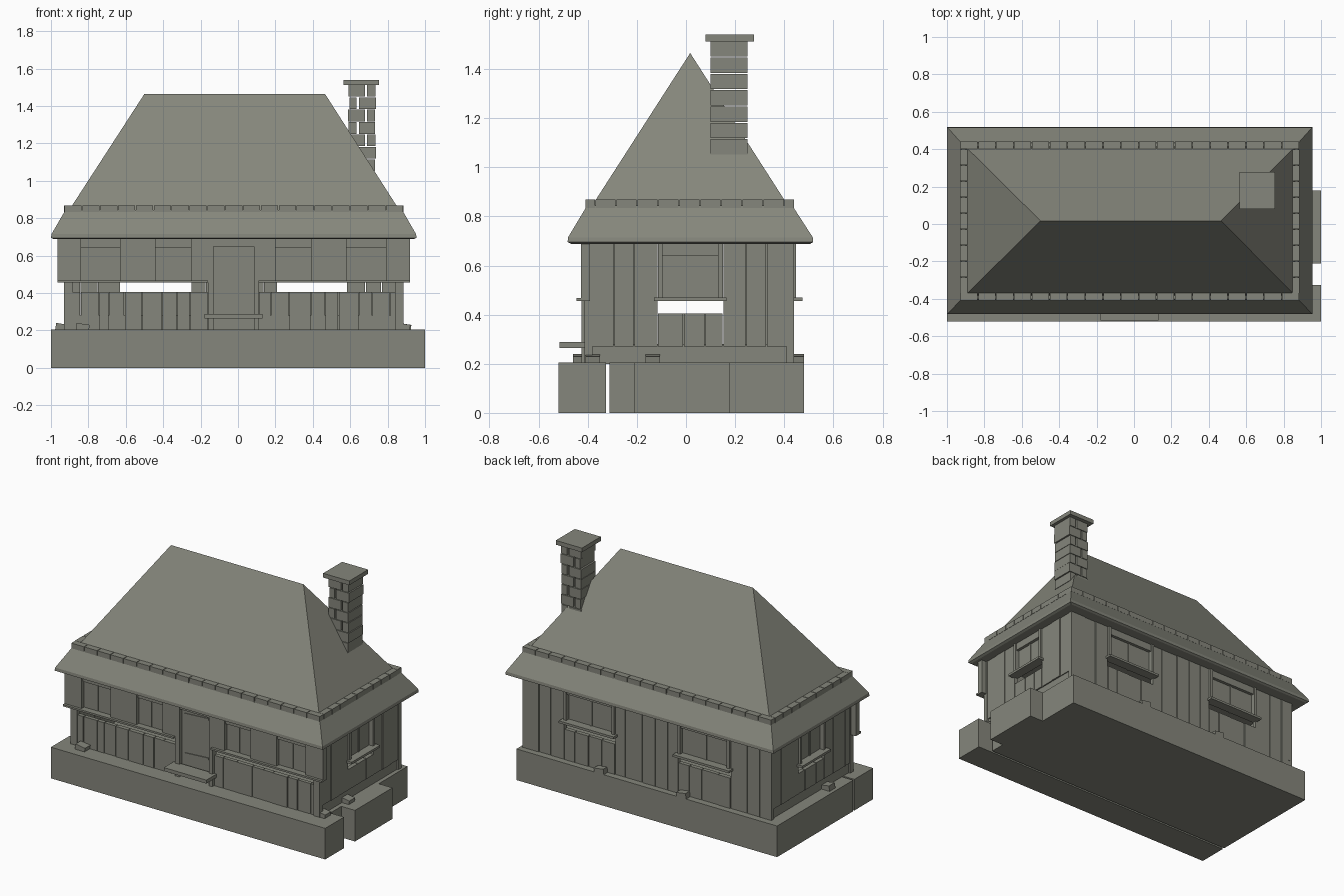
import bpy, bmesh, random
from mathutils import Matrix, Vector

random.seed(4)
if "Cube" in bpy.data.objects:
    bpy.data.objects.remove(bpy.data.objects["Cube"])

stone = bpy.data.materials.new("warm_grey")
stone.use_nodes = True
COLOUR = (0.235, 0.24, 0.2, 1)
stone.diffuse_color = COLOUR
stone.node_tree.nodes["Principled BSDF"].inputs["Base Color"].default_value = COLOUR


def finish(name, bm):
    bmesh.ops.recalc_face_normals(bm, faces=bm.faces)
    mesh = bpy.data.meshes.new(name)
    bm.to_mesh(mesh)
    bm.free()
    mesh.materials.append(stone)
    obj = bpy.data.objects.new(name, mesh)
    bpy.context.collection.objects.link(obj)
    return obj


def box(bm, a, b, tilt=0.0):
    a, b = Vector(a), Vector(b)
    size = b - a
    m = Matrix.Translation((a + b) / 2) @ Matrix.Rotation(tilt, 4, 'Y')
    m = m @ Matrix.Diagonal((abs(size.x), abs(size.y), abs(size.z), 1))
    bmesh.ops.create_cube(bm, size=1, matrix=m)


def boxes(name, pairs):
    bm = bmesh.new()
    for a, b in pairs:
        box(bm, a, b)
    return finish(name, bm)


def loft(name, rings):
    """Stack rectangles (x0, x1, y0, y1, z) into a closed solid."""
    bm = bmesh.new()
    loops = [[bm.verts.new(p) for p in ((x0, y0, z), (x1, y0, z), (x1, y1, z), (x0, y1, z))]
             for x0, x1, y0, y1, z in rings]
    for low, high in zip(loops, loops[1:]):
        for i in range(4):
            j = (i + 1) % 4
            bm.faces.new((low[i], low[j], high[j], high[i]))
    bm.faces.new(loops[0])
    bm.faces.new(loops[-1])
    bmesh.ops.remove_doubles(bm, verts=bm.verts, dist=0.0005)
    return finish(name, bm)


# Wall planes: map (distance along wall, distance outward, height) to the world
X0, X1, Y0, Y1 = -0.93, 0.885, -0.41, 0.44
SIDES = {
    "front": lambda u, d, z: (u, Y0 - d, z),
    "back": lambda u, d, z: (u, Y1 + d, z),
    "right": lambda u, d, z: (X0 - d, u, z),
    "left": lambda u, d, z: (X1 + d, u, z),
}
EAVE, SILL, SLOT, FOOT = 0.7, 0.455, 0.405, 0.27


def wall_box(bm, side, u, d, z):
    f = SIDES[side]
    box(bm, f(u[0], d[0], z[0]), f(u[1], d[1], z[1]))


def planks(bm, side, u0, u1, z0, z1, width=0.09):
    n = max(1, round((u1 - u0) / width))
    cuts = [u0] + [u0 + (u1 - u0) * (i + random.uniform(-0.25, 0.25)) / n
                   for i in range(1, n)] + [u1]
    for a, b in zip(cuts, cuts[1:]):
        wall_box(bm, side, (a + 0.002, b - 0.002), (-0.03, random.uniform(-0.006, 0)), (z0, z1))


def window(bm, side, u0, u1):
    mid = (u0 + u1) / 2
    wall_box(bm, side, (u0, u1), (-0.03, 0), (0.64, EAVE))
    for a, b in ((u0 + 0.02, mid - 0.003), (mid + 0.003, u1 - 0.02)):
        wall_box(bm, side, (a, b), (-0.03, -0.02), (SILL, 0.64))
    wall_box(bm, side, (mid - 0.006, mid + 0.006), (-0.035, -0.015), (SILL, 0.64))
    for a in (u0, u1 - 0.02):
        wall_box(bm, side, (a, a + 0.02), (-0.03, 0.008), (SILL, EAVE))
    wall_box(bm, side, (u0 - 0.015, u1 + 0.015), (-0.03, 0.035), (SILL, SILL + 0.015))


# Foundation: front slab, main slab and a side block
boxes("foundation_slabs", [
    ((-1, -0.52, 0), (1, -0.325, 0.205)),
    ((-1, -0.312, 0), (0.9, 0.48, 0.205)),
    ((0.85, -0.21, 0), (1, 0.18, 0.205)),
])

# Low plinth under the planks
bm = bmesh.new()
for side, (u0, u1) in (("front", (X0, X1)), ("back", (X0, X1)),
                       ("left", (Y0, Y1)), ("right", (Y0, Y1))):
    wall_box(bm, side, (u0 + 0.012, u1 - 0.012), (-0.04, -0.012), (0.2, FOOT + 0.01))
finish("plinth", bm)

# Back and side walls with their windows
for side, span, openings in (
        ("back", (X0, X1), [(-0.63, -0.25), (0.21, 0.58)]),
        ("left", (Y0, Y1), [(-0.115, 0.15)]),
        ("right", (Y0, Y1), [(-0.115, 0.15)])):
    walls, frames = bmesh.new(), bmesh.new()
    edge = span[0]
    bottom = 0.2 if side == "back" else FOOT
    for u0, u1 in openings:
        planks(walls, side, edge, u0, bottom, EAVE)
        planks(walls, side, u0, u1, bottom, SLOT)
        window(frames, side, u0, u1)
        edge = u1
    planks(walls, side, edge, span[1], bottom, EAVE)
    finish(side + "_wall_planks", walls)
    finish(side + "_windows", frames)

# Front wall: low planks, corner posts and a wider upper panel with shutters
DOOR0, DOOR1 = -0.16, 0.11
low, upper, shutters = bmesh.new(), bmesh.new(), bmesh.new()
for u0, u1, end in ((X0, DOOR0, X0 - 0.035), (DOOR1, X1, X1 + 0.035)):
    planks(low, "front", u0, u1, 0.205, SLOT)
    post = u0 if u0 == X0 else u1 - 0.045
    wall_box(low, "front", (post, post + 0.045), (-0.03, 0.003), (0.205, EAVE))
    a, b = min(u0, end), max(u1, end)
    wall_box(upper, "front", (u0, u1), (-0.02, 0.005), (0.64, EAVE))
    wall_box(upper, "front", (a, b), (-0.015, 0.035), (SILL, SILL + 0.012))
    holes = [(-0.84, -0.63), (-0.44, -0.25)] if u0 == X0 else [(0.2, 0.39), (0.58, 0.79)]
    edge = a
    for h0, h1 in holes:
        wall_box(upper, "front", (edge, h0), (-0.02, 0.018), (SILL, EAVE))
        mid = (h0 + h1) / 2
        for s0, s1 in ((h0, mid - 0.004), (mid + 0.004, h1)):
            wall_box(shutters, "front", (s0, s1), (-0.02, -0.008), (SILL, 0.64))
        wall_box(shutters, "front", (mid - 0.006, mid + 0.006), (-0.025, -0.014), (SILL, 0.64))
        edge = h1
    wall_box(upper, "front", (edge, b), (-0.02, 0.018), (SILL, EAVE))
finish("front_lower_planks", low)
finish("front_upper_panels", upper)
finish("front_shutters", shutters)

# Door with frame, two slanted hinge straps and a step
bm = bmesh.new()
wall_box(bm, "front", (-0.13, 0.085), (-0.03, -0.015), (0.28, 0.65))
for z in (0.36, 0.62):
    box(bm, (-0.11, Y0 + 0.01, z - 0.006), (0.065, Y0 + 0.02, z + 0.006), tilt=-0.06)
finish("door", bm)
bm = bmesh.new()
wall_box(bm, "front", (DOOR0, -0.13), (-0.03, 0.015), (0.205, 0.69))
wall_box(bm, "front", (0.085, DOOR1), (-0.03, 0.015), (0.205, 0.69))
wall_box(bm, "front", (-0.13, 0.085), (-0.03, 0.01), (0.65, 0.69))
finish("door_frame", bm)
boxes("door_step", [((-0.18, -0.515, 0.265), (0.13, Y0, 0.288))])

# Loose wedges lying on the foundation
bm = bmesh.new()
for x, y in ((-0.83, -0.43), (0.885, -0.38), (0.89, -0.135), (-0.3, 0.45), (0.3, 0.45),
             (-0.94, -0.13)):
    box(bm, (x - 0.035, y - 0.03, 0.2), (x + 0.035, y + 0.03, 0.235), tilt=0.15)
finish("wedges", bm)

# Hipped roof with a flared skirt
loft("roof_skirt", [
    (-0.985, 0.94, -0.468, 0.505, 0.688),
    (-1.0, 0.955, -0.482, 0.518, 0.695),
    (-0.997, 0.952, -0.48, 0.516, 0.715),
    (X0 + 0.008, X1 - 0.008, Y0 + 0.008, Y1 - 0.008, 0.845),
])
loft("roof_main", [
    (-0.905, 0.865, -0.385, 0.418, 0.84),
    (-0.5, 0.465, 0.017, 0.017, 1.465),
])

# Band of short blocks where the two roof slopes meet
bm = bmesh.new()
for side, u0, u1, n in (("front", X0, X1, 19), ("back", X0, X1, 19),
                        ("left", Y0 + 0.04, Y1 - 0.04, 9), ("right", Y0 + 0.04, Y1 - 0.04, 9)):
    step = (u1 - u0) / n
    for i in range(n):
        a = u0 + i * step
        wall_box(bm, side, (a + 0.002, a + step - 0.002), (-0.04, 0), (0.834, 0.868))
finish("roof_band", bm)

# Chimney of staggered brick courses with a flat cap
bm = bmesh.new()
ROWS, Z0, Z1 = 7, 1.05, 1.515
row = (Z1 - Z0) / ROWS
for i in range(ROWS):
    z = Z0 + i * row
    split = 0.64 if i % 2 else 0.685
    e = random.uniform(-0.004, 0.004)
    for a, b in ((0.592 + e, split - 0.006), (split + 0.006, 0.735 + e)):
        box(bm, (a, 0.1, z + 0.002), (b, 0.25, z + row - 0.002))
finish("chimney_bricks", bm)
boxes("chimney_cap", [((0.565, 0.08, 1.512), (0.755, 0.277, 1.54))])
